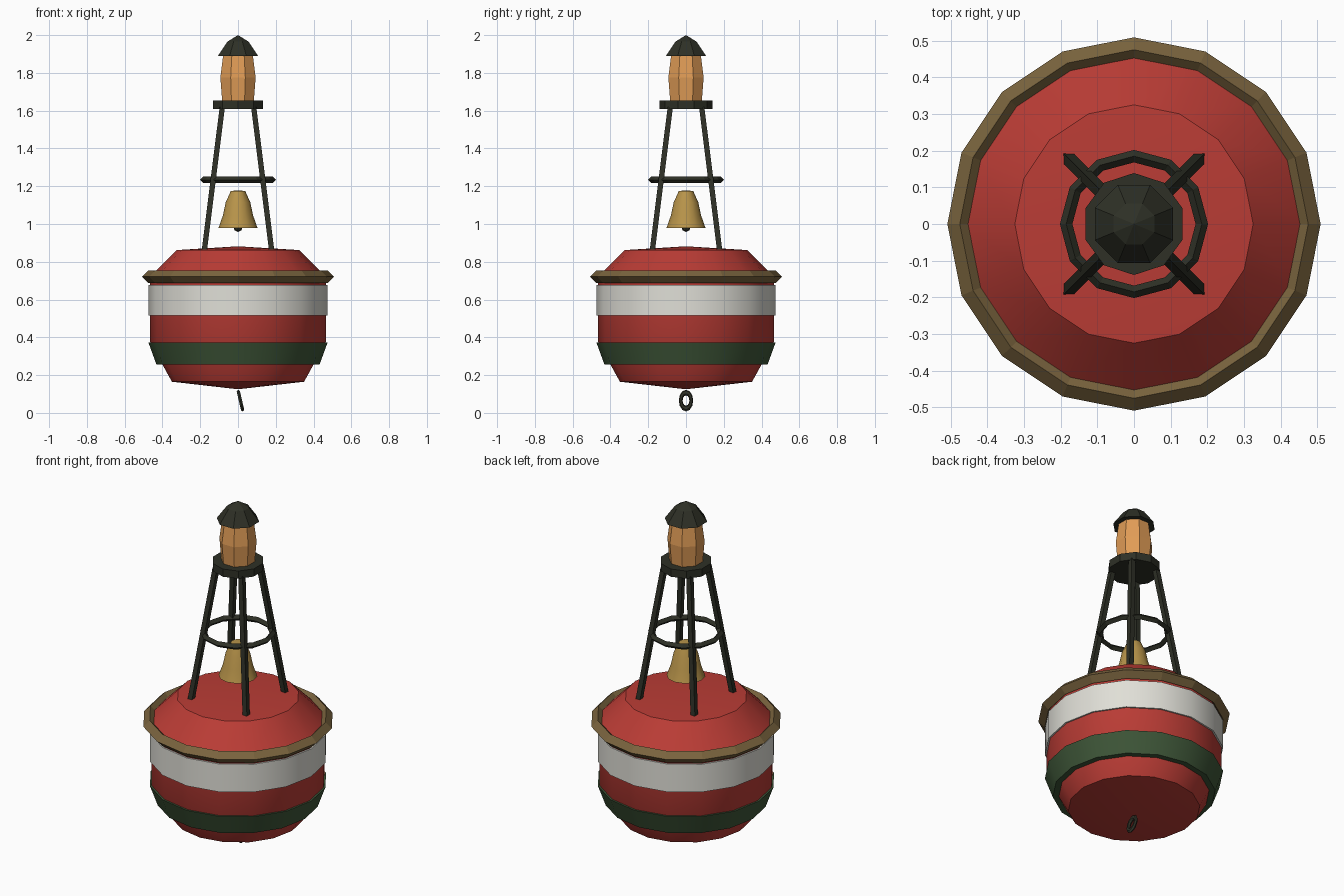
import bpy, bmesh, math
from mathutils import Vector, Matrix

if "Cube" in bpy.data.objects:
    bpy.data.objects.remove(bpy.data.objects["Cube"])


def material(name, r, g, b):
    m = bpy.data.materials.new(name)
    lin = [(c / 255 / 12.92 if c < 11 else ((c / 255 + 0.055) / 1.055) ** 2.4) for c in (r, g, b)]
    m.diffuse_color = (*lin, 1)
    m.use_nodes = True
    m.node_tree.nodes["Principled BSDF"].inputs["Base Color"].default_value = m.diffuse_color
    return m


RED = material("buoy red", 186, 60, 53)
WHITE = material("off white", 224, 223, 215)
GREEN = material("dark green", 62, 86, 56)
BROWN = material("fender brown", 122, 100, 62)
IRON = material("dark iron", 46, 48, 38)
BRASS = material("bell brass", 184, 148, 74)
AMBER = material("lantern amber", 224, 156, 86)


def finish(name, bm, mat, smooth=None):
    bmesh.ops.recalc_face_normals(bm, faces=bm.faces)
    me = bpy.data.meshes.new(name)
    bm.to_mesh(me)
    bm.free()
    me.materials.append(mat)
    ob = bpy.data.objects.new(name, me)
    bpy.context.collection.objects.link(ob)
    if smooth:
        bpy.ops.object.select_all(action='DESELECT')
        ob.select_set(True)
        bpy.context.view_layer.objects.active = ob
        bpy.ops.object.shade_smooth_by_angle(angle=math.radians(smooth))
    return ob


def lathe(name, profile, sides, mat, smooth=None, start=90, closed=False, transform=None):
    """Revolve (radius, height) points around z; a zero radius makes a pole."""
    bm = bmesh.new()
    rings = []
    for r, z in profile:
        if r == 0:
            rings.append([bm.verts.new((0, 0, z))] * sides)
        else:
            angles = [math.radians(start + 360 * i / sides) for i in range(sides)]
            rings.append([bm.verts.new((r * math.cos(a), r * math.sin(a), z)) for a in angles])
    pairs = list(zip(rings, rings[1:]))
    if closed:
        pairs.append((rings[-1], rings[0]))
    for low, high in pairs:
        for i in range(sides):
            j = (i + 1) % sides
            bm.faces.new(dict.fromkeys((low[i], low[j], high[j], high[i])))
    if transform:
        bmesh.ops.transform(bm, matrix=transform, verts=bm.verts)
    return finish(name, bm, mat, smooth)


def torus(name, major, minor, z, sides, minor_sides, mat, smooth=None, transform=None):
    section = [(major + minor * math.cos(math.tau * k / minor_sides),
                z + minor * math.sin(math.tau * k / minor_sides)) for k in range(minor_sides)]
    return lathe(name, section, sides, mat, smooth, closed=True, transform=transform)


# Floating hull with its painted bands and fender
lathe("hull", [(0, 0.125), (0.35, 0.165), (0.465, 0.375), (0.465, 0.72),
               (0.325, 0.862), (0, 0.882)], 16, RED, 30)
lathe("white_band", [(0.46, 0.515), (0.474, 0.515), (0.474, 0.678), (0.46, 0.678)],
      16, WHITE, 30, closed=True)
lathe("green_band", [(0.395, 0.256), (0.432, 0.256), (0.474, 0.372), (0.455, 0.372)],
      16, GREEN, 30, closed=True)
torus("fender", 0.475, 0.034, 0.721, 16, 4, BROWN)

# Four leaning tower legs with square sections
for sx, sy, side in ((-1, -1, "front_left"), (1, -1, "front_right"),
                     (-1, 1, "back_left"), (1, 1, "back_right")):
    bm = bmesh.new()
    bmesh.ops.create_cube(bm, size=1)
    for v in bm.verts:
        centre, height = (0.178, 0.862) if v.co.z < 0 else (0.083, 1.62)
        v.co = Vector((sx * centre + v.co.x * 0.028, sy * centre + v.co.y * 0.028, height))
    finish(side + "_leg", bm, IRON)

torus("brace_ring", 0.185, 0.017, 1.234, 12, 4, IRON)

# Lantern on its platform, under a pointed cap
lathe("platform", [(0, 1.61), (0.139, 1.61), (0.139, 1.655), (0, 1.655)], 10, IRON)
lathe("lantern", [(0, 1.655), (0.091, 1.655), (0.101, 1.775), (0.085, 1.895), (0, 1.895)],
      8, AMBER, start=22.5)
lathe("lantern_cap", [(0, 1.89), (0.115, 1.89), (0.06, 1.966), (0, 2.0)], 8, IRON, start=22.5)

# Bell and clapper
lathe("bell", [(0, 0.98), (0.103, 0.98), (0.08, 1.045), (0.065, 1.115), (0.038, 1.175),
               (0, 1.178)], 12, BRASS, 40)
lathe("clapper", [(0, 0.958), (0.018, 0.966), (0.023, 0.98), (0.015, 0.995), (0, 1.0)], 8, IRON)

# Tilted oval mooring ring under the hull
pose = (Matrix.Translation((0.013, 0, 0.065)) @ Matrix.Rotation(math.radians(-13), 4, 'Y')
        @ Matrix.Diagonal((1, 1, 1.55, 1)) @ Matrix.Rotation(math.radians(90), 4, 'Y'))
torus("mooring_ring", 0.028, 0.010, 0, 12, 6, IRON, transform=pose)
